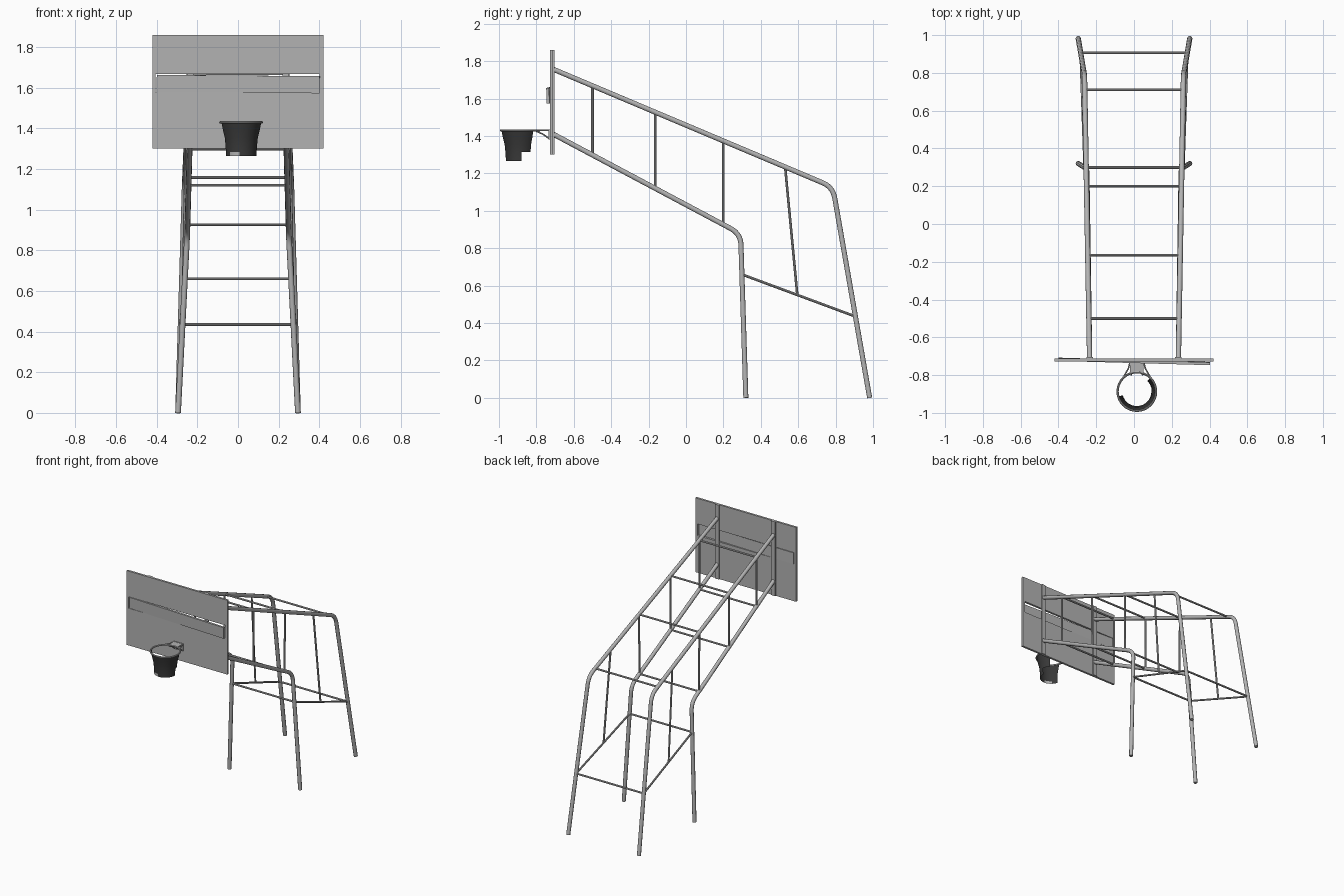
import bpy, bmesh, math
from mathutils import Vector, Euler

cube = bpy.data.objects.get("Cube")
if cube:
    bpy.data.objects.remove(cube)


def material(name, value):
    m = bpy.data.materials.new(name)
    m.use_nodes = True
    colour = (value, value, value, 1)
    m.diffuse_color = colour
    m.node_tree.nodes["Principled BSDF"].inputs["Base Color"].default_value = colour
    return m


steel = material("grey steel", 0.45)
dark = material("dark net", 0.04)


def activate(ob):
    bpy.ops.object.select_all(action='DESELECT')
    ob.select_set(True)
    bpy.context.view_layer.objects.active = ob


def add_mesh(name, bm, *mats):
    me = bpy.data.meshes.new(name)
    bm.to_mesh(me)
    bm.free()
    ob = bpy.data.objects.new(name, me)
    bpy.context.collection.objects.link(ob)
    for m in mats:
        me.materials.append(m)
    return ob


def box(name, low, high, mat=steel):
    low, high = Vector(low), Vector(high)
    bm = bmesh.new()
    bmesh.ops.create_cube(bm, size=1)
    bmesh.ops.scale(bm, vec=high - low, verts=bm.verts)
    ob = add_mesh(name, bm, mat)
    ob.location = (low + high) / 2
    return ob


def tube(name, points, radius, sides=3, cyclic=False):
    cu = bpy.data.curves.new(name, 'CURVE')
    cu.dimensions = '3D'
    cu.bevel_depth = radius
    cu.bevel_resolution = sides
    cu.use_fill_caps = True
    sp = cu.splines.new('POLY')
    sp.points.add(len(points) - 1)
    for p, co in zip(sp.points, points):
        p.co = (*co, 1)
    sp.use_cyclic_u = cyclic
    ob = bpy.data.objects.new(name, cu)
    bpy.context.collection.objects.link(ob)
    cu.materials.append(steel)
    activate(ob)
    bpy.ops.object.convert(target='MESH')
    bpy.ops.object.shade_smooth_by_angle(angle=math.radians(40))
    return ob


def bent(start, corner, end, reach=0.06, steps=8):
    # straight run, rounded corner, straight run
    a = corner + (start - corner).normalized() * reach
    b = corner + (end - corner).normalized() * reach
    arc = [a.lerp(corner, t / steps).lerp(corner.lerp(b, t / steps), t / steps)
           for t in range(steps + 1)]
    return [start, *arc, end]


def at_y(a, b, y):
    return a.lerp(b, (y - a.y) / (b.y - a.y))


def at_z(a, b, z):
    return a.lerp(b, (z - a.z) / (b.z - a.z))


# Frame lines on the left side: start at board, bend corner, foot
upper = [Vector((0.235, -0.71, 1.757)), Vector((0.262, 0.785, 1.127)), Vector((0.295, 0.982, 0))]
lower = [Vector((0.235, -0.71, 1.41)), Vector((0.25, 0.292, 0.877)), Vector((0.295, 0.32, 0))]
PIPE, BAR = 0.014, 0.007

bays = [-0.5, -0.165, 0.2]
top_joints = [at_y(upper[0], upper[1], y) for y in bays]
low_joints = [at_y(lower[0], lower[1], y) for y in bays]
front_tie = at_z(lower[1], lower[2], 0.66)
back_tie = at_z(upper[1], upper[2], 0.435)
brace_top = at_y(upper[0], upper[1], 0.53)
brace_foot = at_y(front_tie, back_tie, 0.595)


def mirrored(points, side):
    return [Vector((p.x * side, p.y, p.z)) for p in points]


for side, label in ((1, "left"), (-1, "right")):
    tube(label + "_upper_pipe", mirrored(bent(*upper), side), PIPE)
    tube(label + "_lower_pipe", mirrored(bent(*lower), side), PIPE)
    for a, b in zip(top_joints, low_joints):
        tube(label + "_upright_bar", mirrored([a, b], side), BAR, 2)
    tube(label + "_leg_tie", mirrored([front_tie, back_tie], side), BAR, 2)
    tube(label + "_slanted_brace", mirrored([brace_top, brace_foot], side), BAR, 2)
    # flat strap behind the board
    box(label + "_board_strap", (side * 0.235 - 0.017, -0.711, 1.3),
        (side * 0.235 + 0.017, -0.703, 1.86))

# Cross rungs
rear_top = at_y(upper[0], upper[1], 0.71)
for p in top_joints + low_joints + [rear_top, front_tie, back_tie]:
    tube("cross_rung", [p, Vector((-p.x, p.y, p.z))], BAR, 2)

# Backboard with a slot and the loose panel tilted in it
board = box("backboard", (-0.42, -0.727, 1.3), (0.42, -0.711, 1.86))
cutter = box("slot_cutter", (-0.405, -0.8, 1.58), (0.402, -0.6, 1.667))
cutter.hide_render = True
cut = board.modifiers.new("slot", 'BOOLEAN')
cut.operation = 'DIFFERENCE'
cut.object = cutter
activate(board)
bpy.ops.object.modifier_apply(modifier="slot")
bpy.data.objects.remove(cutter)
panel = box("loose_panel", (-0.4, -0.735, 1.576), (0.402, -0.72, 1.66))
panel.rotation_euler = Euler((0.03, 0.008, -0.028))

# Hoop
hoop = Vector((0.015, -0.887, 1.43))


def around(angle, radius, z):
    return Vector((hoop.x + radius * math.cos(angle), hoop.y + radius * math.sin(angle), z))


tube("rim", [around(math.tau * i / 32, 0.102, hoop.z) for i in range(32)], 0.006, 2, True)
box("rim_shelf", (-0.02, -0.785, 1.426), (0.05, -0.725, 1.434))
box("rim_mount", (-0.025, -0.735, 1.38), (0.055, -0.727, 1.435))
for side in (1, -1):
    tube("rim_arm", [Vector((hoop.x + side * dx, y, hoop.z)) for dx, y in
                     ((0.095, -0.85), (0.065, -0.80), (0.045, -0.765), (0.036, -0.73))], 0.004, 2)
    tube("rim_strut", [Vector((hoop.x + side * 0.03, y, z)) for y, z in
                       ((-0.80, 1.425), (-0.765, 1.41), (-0.73, 1.385))], 0.004, 2)

# Torn net: open sheet hanging from the front of the rim
bm = bmesh.new()
profile = [(0.1, 1.43), (0.093, 1.395), (0.083, 1.355), (0.079, 1.315), (0.077, 1.285), (0.077, 1.265)]
angles = [math.radians(a) for a in range(-165, 46, 10)]
grid = [[bm.verts.new(around(a, r, z)) for r, z in profile] for a in angles]
for i in range(len(angles) - 1):
    for j in range(len(profile) - 1):
        if j >= 3 and angles[i] > 0:
            continue  # torn rear corner
        f = bm.faces.new((grid[i][j], grid[i][j + 1], grid[i + 1][j + 1], grid[i + 1][j]))
        f.smooth = True
        # pale worn patch on the hem
        f.material_index = int(j == 4 and math.radians(-145) < angles[i] < math.radians(-100))
loose = [v for v in bm.verts if not v.link_faces]
bmesh.ops.delete(bm, geom=loose, context='VERTS')
add_mesh("net", bm, dark, steel)
